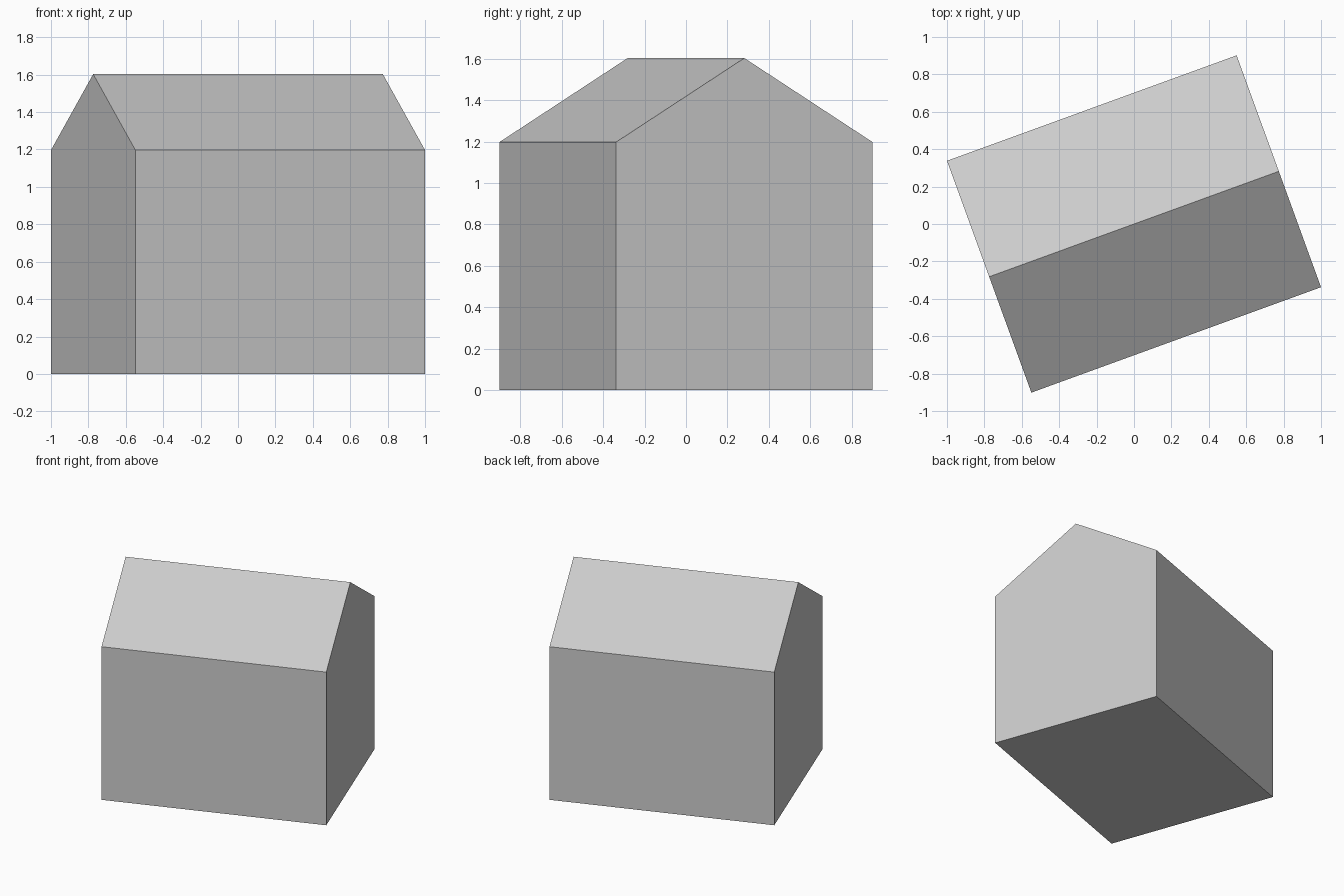
import bpy, bmesh, math
from mathutils import Matrix

if "Cube" in bpy.data.objects:
    bpy.data.objects.remove(bpy.data.objects["Cube"])

LENGTH, WIDTH = 1.648, 1.319
WALL, RIDGE = 1.197, 1.603
TURN = math.radians(20)

# House body: pentagonal gable profile, extruded along the ridge
w = WIDTH / 2
profile = [(-w, 0), (w, 0), (w, WALL), (0, RIDGE), (-w, WALL)]

bm = bmesh.new()
gable = bm.faces.new([bm.verts.new((-LENGTH / 2, y, z)) for y, z in profile])
ext = bmesh.ops.extrude_face_region(bm, geom=[gable], use_keep_orig=True)
moved = [g for g in ext["geom"] if isinstance(g, bmesh.types.BMVert)]
bmesh.ops.translate(bm, verts=moved, vec=(LENGTH, 0, 0))

# Turn the house on its plot
bmesh.ops.rotate(bm, verts=bm.verts, cent=(0, 0, 0), matrix=Matrix.Rotation(TURN, 3, 'Z'))
bmesh.ops.recalc_face_normals(bm, faces=bm.faces)

mesh = bpy.data.meshes.new("house")
bm.to_mesh(mesh)
bm.free()
bpy.context.collection.objects.link(bpy.data.objects.new("house", mesh))
